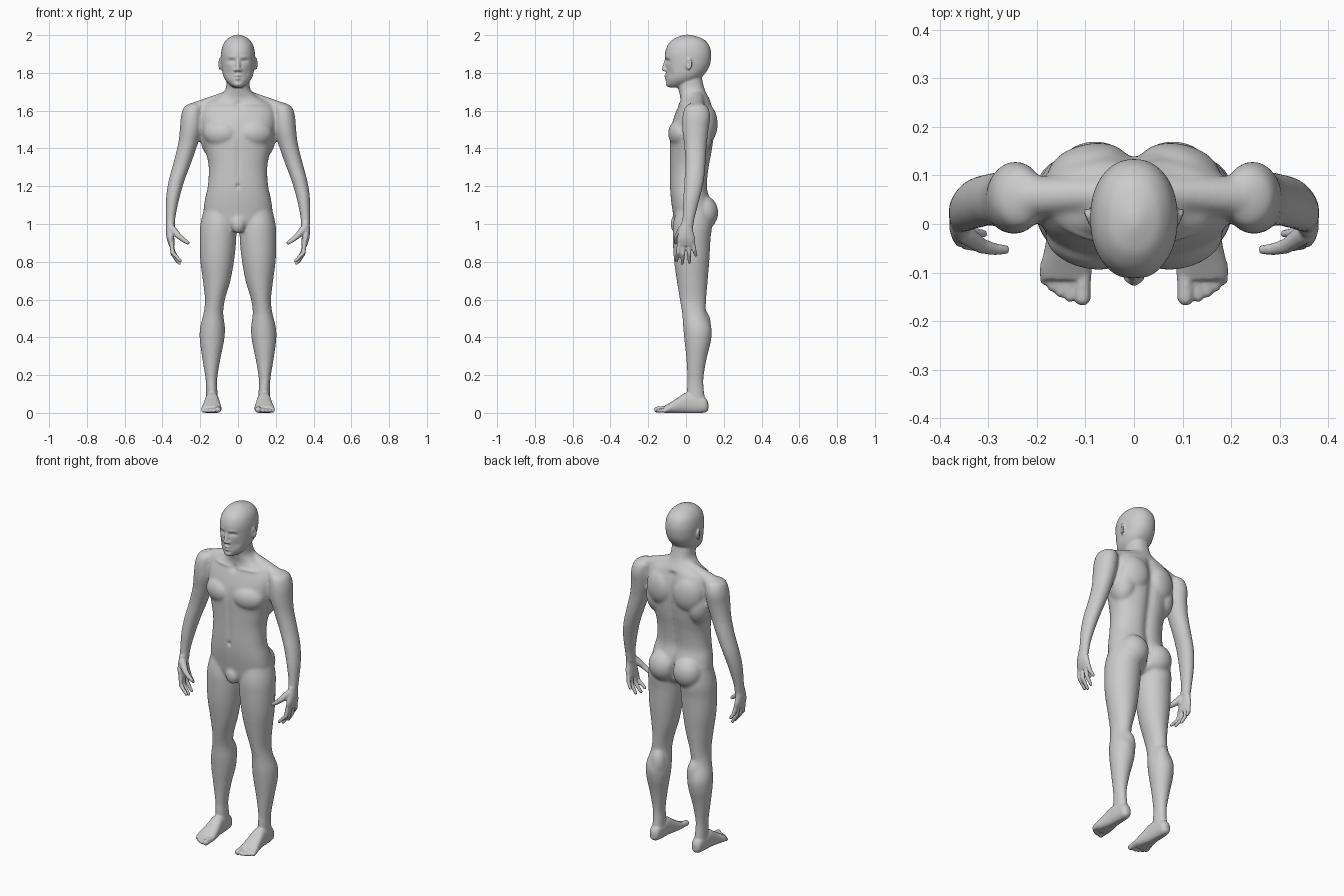
import bpy
import bmesh
import math
from mathutils import Matrix, Vector

default_cube = bpy.data.objects.get("Cube")
if default_cube:
    bpy.data.objects.remove(default_cube)

skin = bpy.data.materials.new("plain grey skin")
skin.use_nodes = True
grey = (0.6, 0.6, 0.6, 1)
skin.diffuse_color = grey
skin.node_tree.nodes["Principled BSDF"].inputs["Base Color"].default_value = grey


def finish(name, bm, mirror):
    """Turn a bmesh into an object, with a mirrored copy if wanted."""
    if mirror:
        copy = bmesh.ops.duplicate(bm, geom=bm.verts[:] + bm.edges[:] + bm.faces[:])
        for item in copy["geom"]:
            if isinstance(item, bmesh.types.BMVert):
                item.co.x = -item.co.x
    bmesh.ops.recalc_face_normals(bm, faces=bm.faces[:])
    mesh = bpy.data.meshes.new(name)
    bm.to_mesh(mesh)
    bm.free()
    mesh.materials.append(skin)
    part = bpy.data.objects.new(name, mesh)
    bpy.context.collection.objects.link(part)
    return part


def spline(rings, steps=5):
    """Smooth a list of rings with a cardinal spline."""
    rings = [Vector(ring) for ring in rings]
    padded = [rings[0]] + rings + [rings[-1]]
    result = []
    for before, start, end, after in zip(padded, padded[1:], padded[2:], padded[3:]):
        for step in range(steps):
            t = step / steps
            pull_a, pull_b = (end - before) / 2, (after - start) / 2
            result.append(start + pull_a * t + (3 * (end - start) - 2 * pull_a - pull_b) * t ** 2
                          + (2 * (start - end) + pull_a + pull_b) * t ** 3)
    return result + [rings[-1]]


def loft(name, rings, upright=True, power=2.0, mirror=False, sides=40):
    """Skin rounded rings, each given as x, y, z, half width, half depth."""
    bm = bmesh.new()
    loops = []
    for x, y, z, wide, deep in spline(rings):
        loop = []
        for i in range(sides):
            angle = math.tau * i / sides
            c, s = math.cos(angle), math.sin(angle)
            across = math.copysign(abs(c) ** (2 / power), c) * wide
            along = math.copysign(abs(s) ** (2 / power), s) * deep
            place = (x + across, y + along, z) if upright else (x + across, y, z + along)
            loop.append(bm.verts.new(place))
        loops.append(loop)
    for low, high in zip(loops, loops[1:]):
        for i in range(sides):
            j = (i + 1) % sides
            bm.faces.new((low[i], low[j], high[j], high[i]))
    bm.faces.new(loops[0])
    bm.faces.new(loops[-1])
    return finish(name, bm, mirror)


def profile(name, levels, power):
    """Loft centred rings, each given as z, front, back, half width."""
    return loft(name, [(0, (front + back) / 2, z, wide, (back - front) / 2)
                       for z, front, back, wide in levels], power=power)


def blob(name, centre, size, mirror=True, tilt=0.0):
    bm = bmesh.new()
    shape = Matrix.Translation(centre) @ Matrix.Rotation(tilt, 4, "Z") @ Matrix.Diagonal((*size, 1))
    bmesh.ops.create_uvsphere(bm, u_segments=24, v_segments=16, radius=1, matrix=shape)
    return finish(name, bm, mirror)


def chain(name, balls, mirror=True, points=80):
    """Tapered capsules through balls given as x, y, z, radius."""
    bm = bmesh.new()
    for pair in zip(balls, balls[1:]):
        verts = []
        for x, y, z, radius in pair:
            for i in range(points):
                height = 1 - (2 * i + 1) / points
                ring, angle = math.sqrt(1 - height ** 2), i * math.pi * (3 - math.sqrt(5))
                spot = Vector((ring * math.cos(angle), ring * math.sin(angle), height))
                verts.append(bm.verts.new(Vector((x, y, z)) + spot * radius))
        bmesh.ops.convex_hull(bm, input=verts)
        loose = [v for v in bm.verts if not v.link_faces]
        bmesh.ops.delete(bm, geom=loose, context="VERTS")
    return finish(name, bm, mirror)


def fuse(name, parts, voxel, smoothing):
    """Join overlapping parts into one smooth skin."""
    bpy.ops.object.select_all(action="DESELECT")
    for part in parts:
        part.select_set(True)
    bpy.context.view_layer.objects.active = parts[0]
    bpy.ops.object.join()
    body = bpy.context.object
    body.name = body.data.name = name
    remesh = body.modifiers.new("skin", "REMESH")
    remesh.mode, remesh.voxel_size = "VOXEL", voxel
    relax = body.modifiers.new("relax", "SMOOTH")
    relax.factor, relax.iterations = 0.5, smoothing
    for modifier in ("skin", "relax"):
        bpy.ops.object.modifier_apply(modifier=modifier)
    return body


# Torso and neck, with a groove along the spine
torso = profile("torso", [
    (.96, -.03, .09, .07), (1.0, -.06, .13, .14), (1.06, -.07, .14, .18), (1.13, -.08, .13, .175),
    (1.2, -.085, .115, .16), (1.3, -.085, .125, .155), (1.38, -.085, .14, .17),
    (1.46, -.085, .15, .19), (1.53, -.075, .155, .2), (1.59, -.055, .15, .2),
    (1.64, -.035, .135, .17), (1.67, -.03, .12, .11), (1.71, -.04, .1, .067),
    (1.77, -.05, .085, .06), (1.82, -.04, .08, .055)], 2.3)
for v in torso.data.vertices:
    if v.co.y > .06 and v.co.z < 1.64:
        v.co.y -= .018 * math.exp(-(v.co.x / .028) ** 2)

# Arms and legs
arms = loft("arms", [
    (.225, .055, 1.64, .025, .03), (.235, .055, 1.62, .05, .06), (.244, .055, 1.57, .058, .074),
    (.25, .05, 1.5, .058, .07), (.266, .05, 1.42, .052, .06), (.296, .05, 1.32, .047, .054),
    (.325, .043, 1.23, .042, .052), (.345, .03, 1.14, .036, .045),
    (.356, .015, 1.04, .026, .034), (.357, .005, .97, .023, .032)], mirror=True)
legs = loft("legs", [
    (.1, .04, 1.1, .075, .085), (.105, .035, 1.0, .094, .103), (.106, .03, .92, .097, .1),
    (.11, .03, .81, .09, .094), (.113, .033, .7, .073, .082), (.122, .037, .6, .053, .07),
    (.13, .043, .53, .052, .064), (.135, .06, .45, .066, .075), (.138, .062, .38, .064, .07),
    (.141, .055, .28, .047, .053), (.141, .05, .18, .031, .043), (.139, .05, .12, .03, .046),
    (.138, .055, .05, .032, .05)], mirror=True)

# Muscle masses
muscles = [
    blob("chest_muscle", (.095, -.04, 1.48), (.09, .052, .068), tilt=.25),
    blob("shoulder_blade", (.095, .115, 1.53), (.085, .05, .1), tilt=-.25),
    blob("side_muscle", (.13, .06, 1.46), (.07, .08, .11)),
    blob("buttock", (.08, .095, 1.06), (.085, .076, .09)),
    blob("calf", (.12, .085, .46), (.045, .048, .09)),
    blob("kneecap", (.13, -.004, .57), (.03, .022, .045)),
    blob("groin", (0, -.05, 1.0), (.04, .032, .05), mirror=False),
    chain("shoulder_slope", [(.03, .06, 1.68, .035), (.12, .06, 1.645, .038), (.23, .055, 1.6, .045)]),
]
body = fuse("trunk_and_limbs", [torso, arms, legs] + muscles, .007, 10)

# Head with face features
head = profile("head", [
    (1.722, -.085, -.02, .022), (1.735, -.1, .02, .042), (1.76, -.104, .06, .066),
    (1.79, -.105, .095, .08), (1.83, -.107, .122, .087), (1.87, -.11, .132, .09),
    (1.91, -.11, .133, .089), (1.95, -.095, .12, .079), (1.98, -.065, .09, .057),
    (1.995, -.03, .05, .03), (2.002, -.005, .02, .01)], 2.15)
face = [
    chain("nose", [(0, -.106, 1.868, .008), (0, -.117, 1.82, .012)], mirror=False),
    blob("nostril", (.013, -.11, 1.815), (.009, .012, .008)),
    chain("upper_lip", [(0, -.107, 1.784, .009), (.02, -.096, 1.779, .006)]),
    chain("lower_lip", [(0, -.105, 1.77, .009), (.018, -.096, 1.773, .006)]),
    blob("chin", (0, -.09, 1.742), (.026, .018, .017), mirror=False),
    blob("ear", (.095, .015, 1.848), (.007, .019, .033), tilt=-.4),
]

# Hands
palms = loft("palms", [
    (.357, .005, 1.01, .022, .03), (.36, 0, .96, .021, .039), (.357, 0, .92, .02, .049),
    (.35, .002, .885, .015, .047)], mirror=True)
hands = [palms, chain("thumb", [
    (.35, -.02, .975, .021), (.315, -.045, .937, .016), (.288, -.052, .915, .013), (.265, -.053, .9, .01)])]
for name, root, tip, drop, inset in (("index", -.035, -.05, .795, .305), ("middle", -.012, -.02, .782, .31),
                                     ("ring", .014, .018, .787, .318), ("little", .036, .052, .825, .33)):
    hands.append(chain(name + "_finger", [
        (.352, root, .9, .0125), (.346, (root + tip) / 2, (.9 + drop) / 2, .0115), (inset, tip, drop + .01, .009)]))

# Feet
feet = [loft("feet", [
    (.138, .118, .035, .012, .02), (.138, .1, .042, .029, .04), (.138, .05, .05, .034, .053),
    (.138, 0, .052, .038, .055), (.138, -.05, .036, .046, .04), (.14, -.09, .024, .053, .027),
    (.14, -.115, .018, .052, .018)], upright=False, power=2.4, mirror=True)]
for name, x, tip, radius in (("big", .106, -.152, .017), ("second", .132, -.15, .0115), ("third", .151, -.141, .011),
                             ("fourth", .168, -.13, .0105), ("little", .184, -.116, .0105)):
    feet.append(chain(name + "_toe", [(x, -.085, .022, radius), (x, tip, radius, radius)]))

body = fuse("body", [body, head] + face + hands + feet, .005, 4)

# Pressed details: centre, reach and push, the same on both sides
details = [
    ((.034, -.105, 1.862), (.02, .04, .011), (0, .011, 0)),
    ((.034, -.105, 1.858), (.011, .04, .006), (0, -.005, 0)),
    ((.035, -.1, 1.884), (.025, .03, .008), (0, -.003, 0)),
    ((.05, -.09, 1.8), (.018, .03, .022), (0, .005, 0)),
    ((0, -.11, 1.777), (.022, .03, .003), (0, .005, 0)),
    ((.1, .012, 1.85), (.006, .009, .016), (-.006, 0, 0)),
    ((0, -.09, 1.2), (.01, .04, .012), (0, .009, 0)),
    ((0, -.09, 1.34), (.012, .04, .15), (0, .005, 0)),
    ((0, -.03, 1.63), (.022, .04, .02), (0, .009, 0)),
    ((.1, -.04, 1.635), (.07, .04, .009), (0, -.005, .002)),
    ((0, .15, 1.05), (.01, .06, .06), (0, -.02, 0)),
]
for v in body.data.vertices:
    side = -1 if v.co.x < 0 else 1
    for centre, reach, push in details:
        span = [(abs(v.co.x) - centre[0]) / reach[0]]
        span += [(v.co[k] - centre[k]) / reach[k] for k in (1, 2)]
        distance = sum(s * s for s in span)
        if distance < 6:
            v.co += Vector((push[0] * side, push[1], push[2])) * math.exp(-distance)
    v.co.z = max(v.co.z, 0)

bpy.ops.object.shade_smooth()
